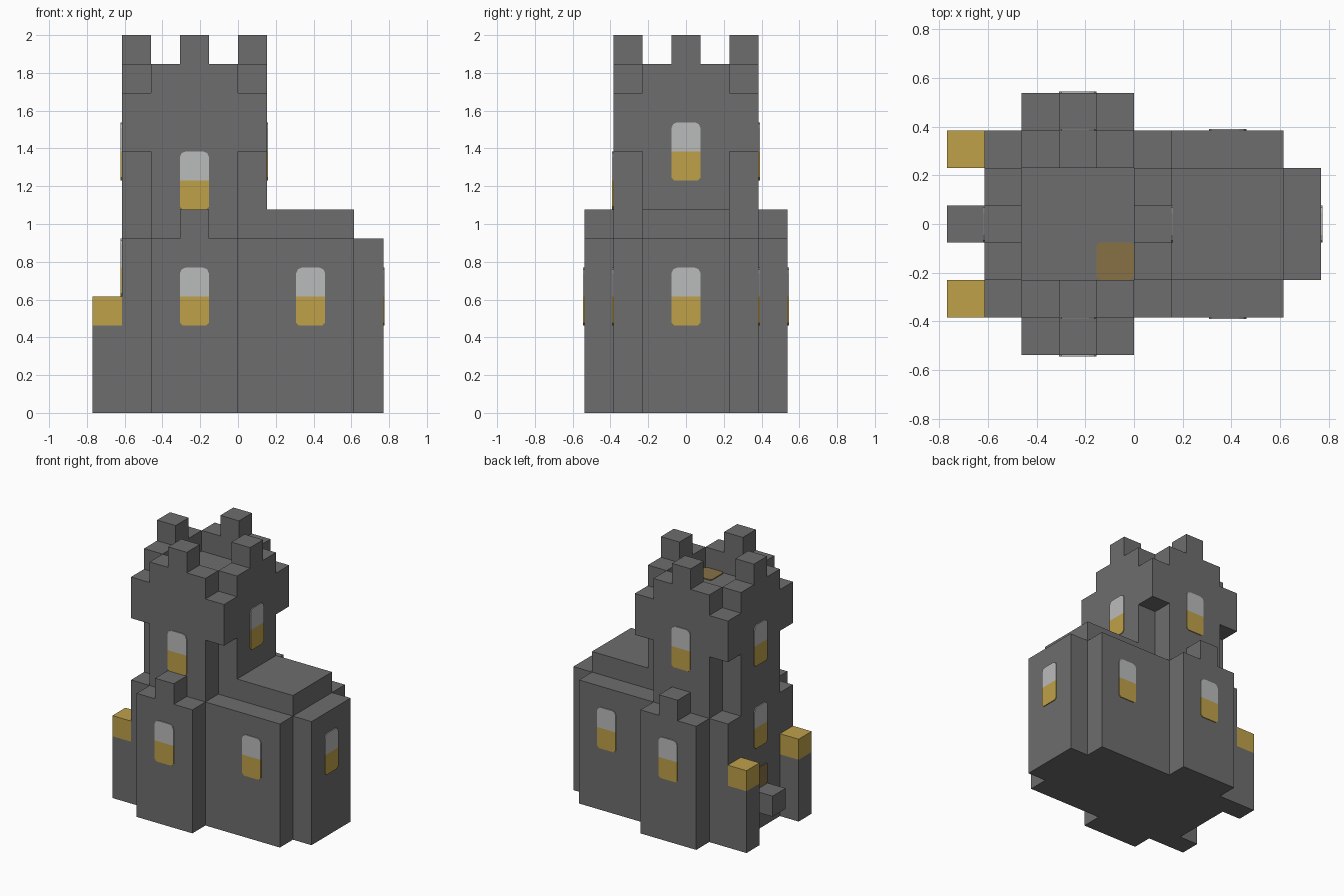
import bpy, bmesh, math
from mathutils import Matrix, Vector

cube = bpy.data.objects.get("Cube")
if cube:
    bpy.data.objects.remove(cube, do_unlink=True)

U = 2 / 13  # one block


def material(name, r, g, b):
    m = bpy.data.materials.new(name)
    m.use_nodes = True
    m.diffuse_color = (r, g, b, 1)
    bsdf = m.node_tree.nodes["Principled BSDF"]
    bsdf.inputs["Base Color"].default_value = (r, g, b, 1)
    bsdf.inputs["Roughness"].default_value = 0.9
    return m


STONE = material("grey stone", 0.155, 0.155, 0.155)
GOLD = material("warm gold", 0.52, 0.355, 0.068)
PALE = material("pale glass", 0.49, 0.5, 0.495)
BROWN = material("hatch brown", 0.242, 0.165, 0.061)


def prism(name, outline, bottom, top, mat, matrix=Matrix()):
    """Extrude a flat outline, given in blocks, from bottom to top."""
    bm = bmesh.new()
    face = bm.faces.new([bm.verts.new((x, y, bottom)) for x, y in outline])
    out = bmesh.ops.extrude_face_region(bm, geom=[face])
    verts = [v for v in out["geom"] if isinstance(v, bmesh.types.BMVert)]
    bmesh.ops.translate(bm, verts=verts, vec=(0, 0, top - bottom))
    bmesh.ops.recalc_face_normals(bm, faces=bm.faces)
    bm.transform(Matrix.Scale(U, 4) @ matrix)
    mesh = bpy.data.meshes.new(name)
    bm.to_mesh(mesh)
    bm.free()
    mesh.materials.append(mat)
    obj = bpy.data.objects.new(name, mesh)
    bpy.context.collection.objects.link(obj)
    return obj


def box(name, x0, x1, y0, y1, z0, z1, mat=STONE):
    return prism(name, [(x0, y0), (x1, y0), (x1, y1), (x0, y1)], z0, z1, mat)


def mirrored(half):
    """Complete a plan outline across the x axis."""
    return half + [(x, -y) for x, y in reversed(half)]


def pane(name, mat, matrix, low_cut, high_cut):
    """Thin unit plate with cut corners, standing up from its origin."""
    a, b = low_cut, high_cut
    half = [(0.5 - a, 0), (0.5, a), (0.5, 1 - b), (0.5 - b * 0.3, 1 - b * 0.3), (0.5 - b, 1)]
    outline = half + [(-x, y) for x, y in reversed(half)]
    if b == 0:
        outline = [p for i, p in enumerate(outline) if p not in outline[:i]]
    prism(name, outline, 0, 0.04, mat, matrix)


def facing(x, y, z, turn):
    """Upright placement; turn 0 faces the front."""
    return (Matrix.Translation((x, y, z)) @ Matrix.Rotation(math.radians(turn), 4, "Z")
            @ Matrix.Rotation(math.radians(90), 4, "X"))


def window(name, x, y, z, turn):
    pane(name + "_lower", GOLD, facing(x, y, z, turn), 0.1, 0)
    pane(name + "_upper", PALE, facing(x, y, z + 1, turn), 0, 0.2)


# Ground floor of keep and hall, with buttress bays
prism("ground_floor", mirrored([(-4, -2.5), (-3, -2.5), (-3, -3.5), (0, -3.5), (0, -2.5),
                                (4, -2.5), (4, -1.5), (5, -1.5)]), 0, 6, STONE)
box("hall_roof", 1, 4, -1.5, 1.5, 6, 7)

# Tower: cross-shaped shaft under a square overhanging head
prism("tower_shaft", mirrored([(-4, -1.5), (-3, -1.5), (-3, -2.5), (0, -2.5),
                               (0, -1.5), (1, -1.5)]), 6, 9, STONE)
box("tower_head", -4, 1, -2.5, 2.5, 9, 11)

# Parapet walls and their merlons
for x, side in ((-4, "right"), (0, "left")):
    box(side + "_parapet", x, x + 1, -1.5, 1.5, 11, 12)
    box(side + "_merlon", x, x + 1, -0.5, 0.5, 12, 13)
for y, side in ((-2.5, "front"), (1.5, "back")):
    box(side + "_parapet", -3, 0, y, y + 1, 11, 12)
    box(side + "_merlon", -2, -1, y, y + 1, 12, 13)

# Bay merlons, lamp posts and lamps on both sides
for s, side in ((-1, "front"), (1, "back")):
    y0, y1 = sorted((2.5 * s, 3.5 * s))
    box(side + "_bay_merlon", -2, -1, y0, y1, 6, 7)
    y0, y1 = sorted((1.5 * s, 2.5 * s))
    box(side + "_lamp_post", -5, -4, y0, y1, 0, 3)
    box(side + "_lamp", -5, -4, y0, y1, 3, 4, GOLD)

box("entrance_step", -5, -4, -0.5, 0.5, 1, 2)

# Windows
for s, turn, side in ((-1, 0, "front"), (1, 180, "back")):
    window(side + "_bay_window", -1.5, 3.5 * s, 3, turn)
    window(side + "_hall_window", 2.5, 2.5 * s, 3, turn)
    window(side + "_tower_window", -1.5, 2.5 * s, 7 if s < 0 else 8, turn)
window("hall_end_window", 5, 0, 3, 90)
window("left_tower_window", 1, 0, 8, 90)
window("right_tower_window", -4, 0, 8, -90)
window("entrance_window", -4, 0, 4, -90)

# Entrance hatch and roof hatch
pane("entrance_hatch", BROWN, facing(-4, 0, 2, -90), 0.1, 0.1)
pane("roof_hatch", BROWN, Matrix.Translation((-0.5, -1.5, 11)), 0.1, 0.1)
